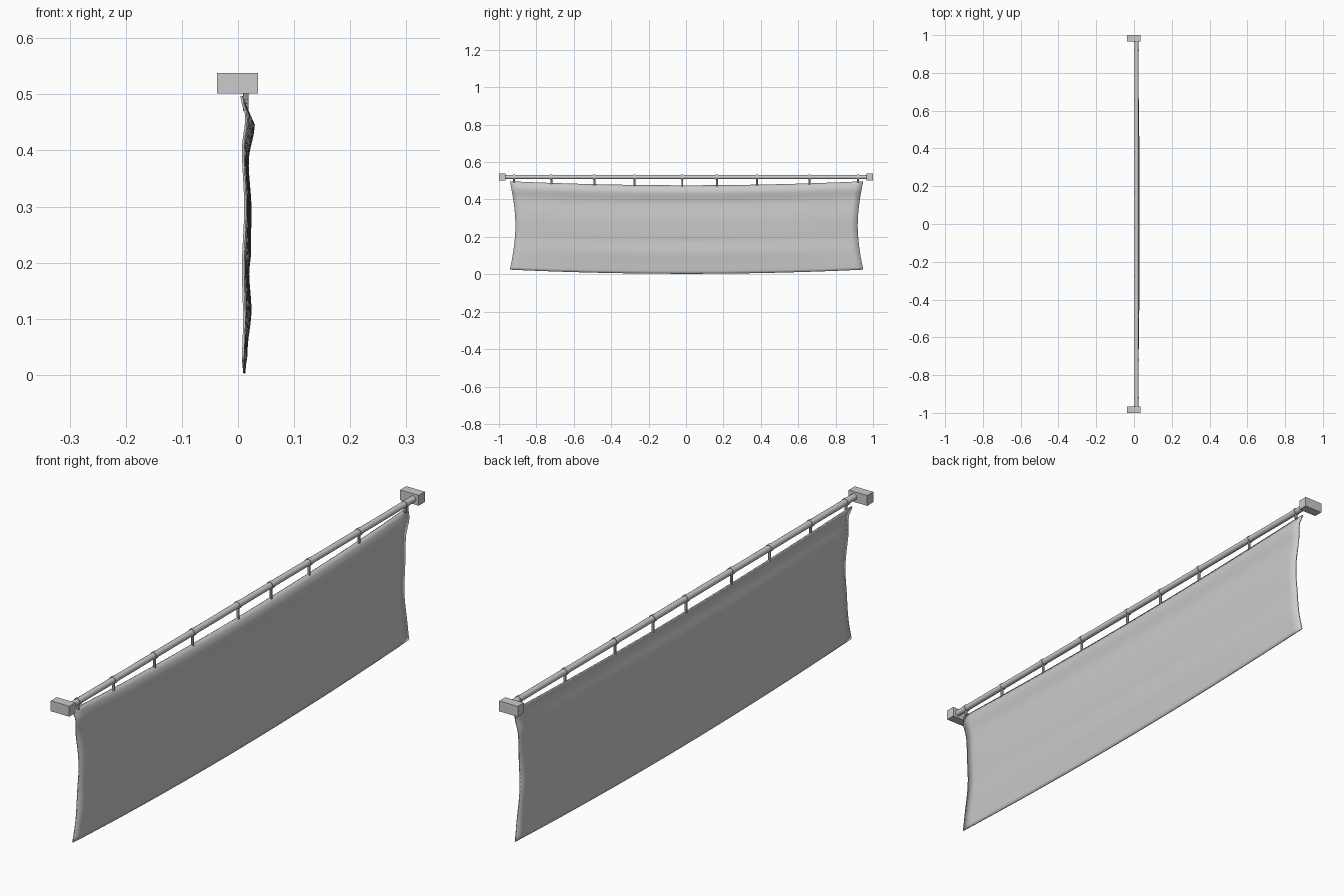
import bpy, bmesh, math
from mathutils import Vector

if "Cube" in bpy.data.objects:
    bpy.data.objects.remove(bpy.data.objects["Cube"])

ROD_X, ROD_Z, ROD_R = 0.014, 0.52, 0.011


def finish(bm, name, smooth=True):
    bmesh.ops.recalc_face_normals(bm, faces=bm.faces)
    me = bpy.data.meshes.new(name)
    bm.to_mesh(me)
    bm.free()
    ob = bpy.data.objects.new(name, me)
    bpy.context.collection.objects.link(ob)
    if smooth:
        bpy.ops.object.select_all(action='DESELECT')
        ob.select_set(True)
        bpy.context.view_layer.objects.active = ob
        bpy.ops.object.shade_smooth_by_angle(angle=math.radians(40))
    return ob


def box(name, center, size):
    bm = bmesh.new()
    bmesh.ops.create_cube(bm, size=1)
    for v in bm.verts:
        v.co = Vector([c + a * s for c, a, s in zip(center, v.co, size)])
    return finish(bm, name, False)


def cyl(name, center, radius, length, along_y=True, sides=16):
    bm = bmesh.new()
    bmesh.ops.create_cone(bm, cap_ends=True, segments=sides, radius1=radius,
                          radius2=radius, depth=length)
    for v in bm.verts:
        x, y, z = v.co
        v.co = Vector(center) + (Vector((x, z, y)) if along_y else v.co)
    return finish(bm, name)


def lerp_table(table, t):
    for (t0, a), (t1, b) in zip(table, table[1:]):
        if t <= t1:
            k = (t - t0) / (t1 - t0)
            k = k * k * (3 - 2 * k)
            return a + (b - a) * k
    return table[-1][1]


def sag(y):
    return 0.022 * (1 - min(1, (y / 0.94) ** 2))


# Wall blocks and rod
for s, side in ((-1, "left"), (1, "right")):
    box("wall_block_" + side, (-0.001, s * 0.983, 0.52), (0.073, 0.034, 0.037))
cyl("rod", (ROD_X, 0, ROD_Z), ROD_R, 1.94)

# Loops around the rod, each with a short tie down to the cloth
for i, y in enumerate((-0.92, -0.72, -0.49, -0.275, -0.02, 0.165, 0.38, 0.66, 0.92)):
    cyl(f"loop_{i}", (ROD_X, y, ROD_Z), ROD_R + 0.002, 0.012)
    bottom = 0.492 - sag(y)
    cyl(f"tie_{i}", (ROD_X, y, (bottom + 0.512) / 2), 0.005, 0.512 - bottom, False, 8)

# Hanging cloth: (fraction down, x) profiles at the ends and in the middle
end_profile = [(0, 0.006), (0.08, 0.015), (0.2, 0.009), (0.42, 0.013),
               (0.65, 0.009), (0.85, 0.011), (1, 0.009)]
mid_profile = [(0, 0.012), (0.06, 0.028), (0.2, 0.017), (0.38, 0.022),
               (0.55, 0.021), (0.62, 0.018), (0.76, 0.022), (0.92, 0.015), (1, 0.011)]
NY, NZ = 48, 32
bm = bmesh.new()
rows = []
for j in range(NZ + 1):
    t = j / NZ
    half = 0.915 + 0.03 * abs(2 * t - 1) ** 1.8
    row = []
    for i in range(NY + 1):
        u = 2 * i / NY - 1
        y = u * half + 0.003
        w = (1 - u * u) ** 0.6 if abs(u) < 1 else 0
        x = lerp_table(end_profile, t) * (1 - w) + lerp_table(mid_profile, t) * w
        row.append(bm.verts.new((x, y, 0.497 - 0.472 * t - 0.022 * (1 - u * u))))
    rows.append(row)
for a, b in zip(rows, rows[1:]):
    for i in range(NY):
        bm.faces.new((a[i], a[i + 1], b[i + 1], b[i]))
cloth = finish(bm, "cloth")
sol = cloth.modifiers.new("thickness", 'SOLIDIFY')
sol.thickness = 0.004
sol.offset = 0
